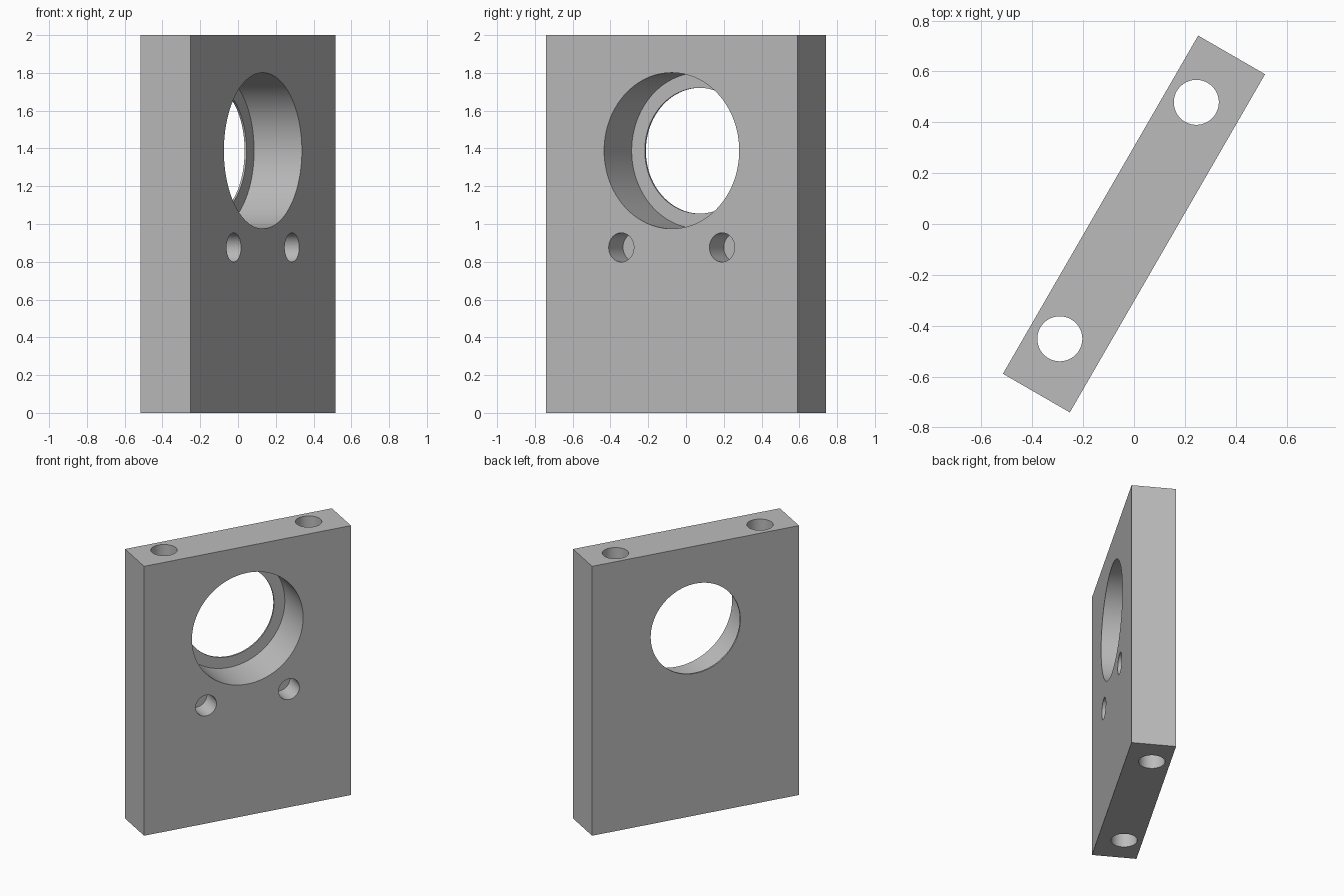
import bpy
from math import radians

WIDTH, THICK, HEIGHT = 1.536, 0.304, 2.0
FRONT = -THICK / 2

if "Cube" in bpy.data.objects:
    bpy.data.objects.remove(bpy.data.objects["Cube"], do_unlink=True)

grey = bpy.data.materials.new("plain grey")
grey.use_nodes = True
colour = (0.5, 0.5, 0.5, 1)
grey.diffuse_color = colour
grey.node_tree.nodes["Principled BSDF"].inputs["Base Color"].default_value = colour

# Upright plate, built square to the axes
bpy.ops.mesh.primitive_cube_add(size=1, location=(0, 0, HEIGHT / 2))
plate = bpy.context.object
plate.name = "mounting_plate"
plate.scale = (WIDTH, THICK, HEIGHT)
bpy.ops.object.transform_apply(location=True, rotation=True, scale=True)
plate.data.materials.append(grey)


def drill(name, radius, start, end, sides=64):
    """Cut a round hole between two points on an axis-aligned line."""
    middle = [(a + b) / 2 for a, b in zip(start, end)]
    length = max(abs(a - b) for a, b in zip(start, end))
    tilt = radians(90) if start[1] != end[1] else 0
    bpy.ops.mesh.primitive_cylinder_add(vertices=sides, radius=radius, depth=length,
                                        location=middle, rotation=(tilt, 0, 0))
    cutter = bpy.context.object
    cutter.name = name
    cutter.hide_render = True
    cutter.data.materials.append(grey)
    cut = plate.modifiers.new(name, "BOOLEAN")
    cut.operation = "DIFFERENCE"
    cut.solver = "EXACT"
    cut.object = cutter
    bpy.context.view_layer.objects.active = plate
    bpy.ops.object.modifier_apply(modifier=cut.name)
    bpy.data.objects.remove(cutter, do_unlink=True)


# Large stepped bore: deep counterbore with a thin retaining lip at the back
BORE_Z = 1.388
drill("counterbore", 0.413, (0, FRONT - 0.1, BORE_Z), (0, FRONT + 0.292, BORE_Z), 96)
drill("through_bore", 0.333, (0, -0.4, BORE_Z), (0, 0.4, BORE_Z), 96)

for side in (-1, 1):
    # Blind screw holes below the bore
    x = side * 0.308
    drill("screw_hole", 0.077, (x, FRONT - 0.1, 0.876), (x, FRONT + 0.152, 0.876))
    # Vertical rod holes through the full height
    x = side * 0.537
    drill("rod_hole", 0.0885, (x, 0.027, -0.1), (x, 0.027, HEIGHT + 0.1))

# Smooth bores, sharp rims, then turn the plate to its final heading
bpy.ops.object.select_all(action="DESELECT")
plate.select_set(True)
bpy.context.view_layer.objects.active = plate
bpy.ops.object.shade_smooth_by_angle(angle=radians(30))
plate.rotation_euler.z = radians(60)
bpy.ops.object.transform_apply(location=False, rotation=True, scale=False)
